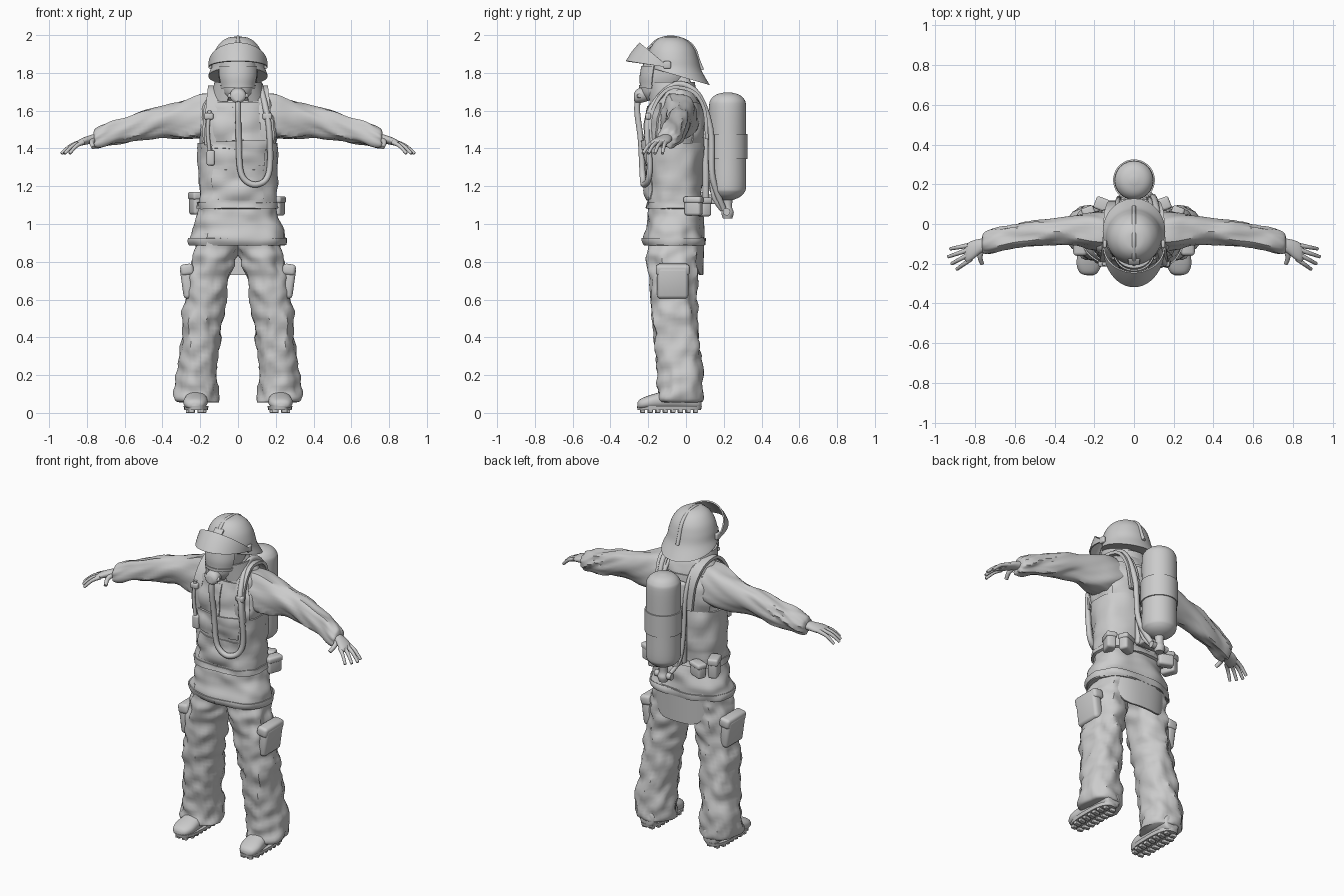
import bpy, bmesh, math
from mathutils import Vector, Matrix, Euler, noise

cube = bpy.data.objects.get("Cube")
if cube:
    bpy.data.objects.remove(cube, do_unlink=True)

grey = bpy.data.materials.new("plain_grey")
grey.use_nodes = True
grey.diffuse_color = (0.6, 0.6, 0.6, 1)
bsdf = grey.node_tree.nodes["Principled BSDF"]
bsdf.inputs["Base Color"].default_value = (0.6, 0.6, 0.6, 1)
bsdf.inputs["Roughness"].default_value = 0.7
made = []


def register(name, data, mirror=False):
    ob = bpy.data.objects.new(name, data)
    bpy.context.scene.collection.objects.link(ob)
    data.materials.append(grey)
    if mirror:
        ob.modifiers.new("mirror", "MIRROR").use_clip = False
    made.append(ob)
    return ob


def mesh_object(name, verts, faces, mirror=False):
    me = bpy.data.meshes.new(name)
    me.from_pydata(verts, [], faces)
    bm = bmesh.new()
    bm.from_mesh(me)
    bmesh.ops.recalc_face_normals(bm, faces=bm.faces)
    bm.to_mesh(me)
    bm.free()
    return register(name, me, mirror)


def blend(keys, s):
    """Smooth interpolation through a list of key tuples."""
    last = len(keys) - 1
    i = min(int(s), last - 1)
    t = s - i
    p0, p1, p2, p3 = (keys[min(max(j, 0), last)] for j in (i - 1, i, i + 1, i + 2))
    return [0.5 * (2 * b + (c - a) * t + (2 * a - 5 * b + 4 * c - d) * t * t
                   + (3 * b - a - 3 * c + d) * t ** 3)
            for a, b, c, d in zip(p0, p1, p2, p3)]


def surface(keys, s, ang, axis="z", power=2, crease=0):
    """Point on a lofted body; key = x, y, z, two radii and an optional tilt."""
    x, y, z, a, b, *tilt = blend(keys, s)
    u, v = (math.copysign(abs(f(ang)) ** (2 / power), f(ang)) for f in (math.sin, math.cos))
    if crease:
        n = noise.noise(Vector((x * 8 + u * 2, y * 8 + v * 2, z * 16)))
        a, b = a + crease * n, b + crease * n
    if axis == "x":
        return Vector((x, y - a * v, z + b * u))
    if axis == "y":
        return Vector((x + a * u, y, z + b * v))
    return Vector((x + a * u, y - b * v, z - b * v * (tilt[0] if tilt else 0)))


def loft(name, keys, sides=32, steps=4, mirror=False, **shape):
    rows = (len(keys) - 1) * steps + 1
    verts = [surface(keys, r / steps, math.tau * i / sides, **shape)
             for r in range(rows) for i in range(sides)]
    faces = [(r * sides + i, r * sides + (i + 1) % sides,
              (r + 1) * sides + (i + 1) % sides, (r + 1) * sides + i)
             for r in range(rows - 1) for i in range(sides)]
    faces += [tuple(range(sides)), tuple(range((rows - 1) * sides, rows * sides))]
    return mesh_object(name, verts, faces, mirror)


def sheet(name, grid, thick, mirror=False):
    w = len(grid[0])
    faces = [(r * w + i, r * w + i + 1, r * w + w + i + 1, r * w + w + i)
             for r in range(len(grid) - 1) for i in range(w - 1)]
    ob = mesh_object(name, [p for row in grid for p in row], faces, mirror)
    mod = ob.modifiers.new("thickness", "SOLIDIFY")
    mod.thickness, mod.offset = thick, 0
    return ob


def shell(name, keys, low, high, a0, a1, thick, rounded=False, mirror=False, **shape):
    """Plate following a lofted body between two heights and two angles (degrees)."""
    span = (len(keys) - 1) / 400
    s0, s1 = (min((abs(blend(keys, k * span)[2] - h), k * span) for k in range(401))[1]
              for h in (low, high))
    rows, cols, mid = 12, max(6, int((a1 - a0) / 8)), (a0 + a1) / 2
    grid = []
    for r in range(rows + 1):
        v = r / rows
        wide = 0.35 + 0.65 * math.sqrt(v) if rounded else 1
        grid.append([surface(keys, s0 + (s1 - s0) * v,
                             math.radians(mid + (a1 - a0) * wide * (c / cols - 0.5)), **shape)
                     for c in range(cols + 1)])
    return sheet(name, grid, thick, mirror)


def path(points, steps=6):
    return [Vector(blend(points, k / steps)) for k in range((len(points) - 1) * steps + 1)]


def tube(name, points, radius, mirror=False, tip=1):
    cu = bpy.data.curves.new(name, "CURVE")
    cu.dimensions, cu.bevel_depth, cu.bevel_resolution, cu.use_fill_caps = "3D", radius, 3, True
    line = path(points)
    sp = cu.splines.new("POLY")
    sp.points.add(len(line) - 1)
    for k, (pt, co) in enumerate(zip(sp.points, line)):
        pt.co, pt.radius = (*co, 1), 1 + (tip - 1) * k / (len(line) - 1)
    return register(name, cu, mirror)


def ribbon(name, points, width, thick, mirror=False):
    side = Vector((width / 2, 0, 0))
    return sheet(name, [[p - side, p, p + side] for p in path(points)], thick, mirror)


def box(name, at, size, turn=(0, 0, 0), soft=0.01, mirror=False):
    bm = bmesh.new()
    bmesh.ops.create_cube(bm, size=1, matrix=Matrix.LocRotScale(Vector(at), Euler(turn), Vector(size)))
    me = bpy.data.meshes.new(name)
    bm.to_mesh(me)
    bm.free()
    ob = register(name, me, mirror)
    mod = ob.modifiers.new("soft_edges", "BEVEL")
    mod.width, mod.segments = soft, 3


# Jacket, vest and belt
torso = [(0, -.06, .885, .245, .15), (0, -.06, .92, .25, .157), (0, -.06, 1, .228, .15),
         (0, -.06, 1.09, .2, .138), (0, -.06, 1.2, .197, .138), (0, -.06, 1.4, .202, .146),
         (0, -.06, 1.52, .208, .146), (0, -.055, 1.62, .19, .13), (0, -.05, 1.69, .15, .11),
         (0, -.05, 1.735, .1, .09), (0, -.06, 1.78, .08, .08)]
cloth = dict(power=2.5, crease=0.018)
loft("jacket", torso, sides=64, steps=6, **cloth)
shell("jacket_hem", torso, .89, .925, 0, 360, .014, **cloth)
shell("vest_lower", torso, 1.09, 1.43, 0, 360, .018, **cloth)
for name, mid in (("vest_front", 0), ("vest_back", 180)):
    shell(name, torso, 1.43, 1.64, mid - 58, mid + 58, .018, **cloth)
shell("belt", torso, 1.08, 1.115, 0, 360, .03, **cloth)
shell("lower_front_panel", torso, 1.13, 1.29, -36, 36, .028, **cloth)
shell("chest_pocket", torso, 1.31, 1.43, -36, 36, .03, **cloth)
shell("chest_pocket_flap", torso, 1.395, 1.44, -38, 38, .038, **cloth)
shell("front_closure", torso, 1.44, 1.62, -5, 5, .03, **cloth)
tail = [(0, -.06, .72, .21, .145), (0, -.06, .94, .23, .152)]
shell("jacket_tail", tail, .73, .93, 118, 242, .012, rounded=True, power=2.3)
collar = [(0, -.07, 1.65, .14, .125), (0, -.085, 1.75, .118, .125)]
shell("collar", collar, 1.65, 1.75, 22, 338, .014)

# Sleeves and hands
sleeve = [(.1, -.045, 1.57, .1, .12), (.2, -.04, 1.562, .1, .118), (.3, -.035, 1.552, .082, .098),
          (.42, -.04, 1.54, .068, .08), (.55, -.055, 1.508, .064, .068), (.66, -.075, 1.482, .06, .06),
          (.72, -.09, 1.462, .06, .054), (.755, -.1, 1.452, .05, .045), (.765, -.1, 1.45, .03, .028)]
loft("sleeve", sleeve, steps=6, mirror=True, axis="x", power=2.2, crease=.02)
palm = [(.73, -.1, 1.455, .03, .026), (.77, -.11, 1.45, .036, .024), (.81, -.13, 1.44, .047, .021),
        (.84, -.145, 1.43, .046, .017), (.852, -.15, 1.425, .03, .01)]
loft("hand", palm, sides=20, mirror=True, axis="x")
for name, root, tip in (("index", (.82, -.175), (.892, -.228)), ("middle", (.835, -.155), (.918, -.2)),
                        ("ring", (.84, -.132), (.935, -.165)), ("little", (.835, -.108), (.925, -.125))):
    mid = [(p + q) / 2 for p, q in zip(root, tip)]
    tube(name + "_finger", [(*root, 1.432), (*mid, 1.413), (*tip, 1.373)], .0125, True, .65)
tube("thumb", [(.765, -.125, 1.447), (.775, -.165, 1.43), (.765, -.2, 1.405)], .015, True, .7)

# Trousers with cargo pockets
leg = [(.205, -.03, .055, .1, .1), (.22, -.03, .075, .115, .118), (.222, -.032, .2, .108, .118),
       (.205, -.045, .35, .103, .12), (.188, -.062, .52, .106, .12), (.165, -.068, .66, .108, .125),
       (.14, -.07, .78, .112, .13), (.115, -.065, .86, .117, .135), (.11, -.06, .95, .11, .13)]
loft("trouser_leg", leg, steps=7, mirror=True, power=2.2, crease=.022)
tilt = (0, .14, 0)
box("cargo_pocket", (.268, -.07, .69), (.06, .165, .17), tilt, .02, True)
box("cargo_flap", (.27, -.07, .758), (.07, .18, .06), tilt, .018, True)

# Boots with treaded soles
boot = [(.215, .082, .06, .025, .025), (.215, .066, .072, .052, .055), (.217, -.03, .08, .056, .06),
        (.222, -.13, .066, .06, .046), (.226, -.2, .055, .063, .036), (.228, -.243, .046, .046, .026),
        (.228, -.257, .042, .02, .012)]
loft("boot", boot, mirror=True, axis="y", power=2.3)
loft("sole", [(.222, -.088, .016, .062, .168), (.222, -.088, .036, .066, .172)],
     steps=1, mirror=True, power=2.8)
for k in range(8):
    y = .05 - k * .04
    wide = .03 if k in (0, 7) else .042
    for x in (-.032, .032):
        box("tread", (.222 + x * wide / .042, y, .012), (wide, .022, .024), (0, 0, x * 6), .003, True)

# Head, breathing mask and regulator
face = [(0, -.13, 1.655, .055, .08), (0, -.13, 1.69, .08, .105), (0, -.12, 1.74, .094, .118),
        (0, -.11, 1.79, .104, .128), (0, -.1, 1.87, .104, .122)]
loft("face_mask", face, power=2.2)
shell("mask_window", face, 1.735, 1.835, -62, 62, .014, power=2.2)
shell("mask_rim", face, 1.72, 1.737, -64, 64, .022, power=2.2)
loft("regulator", [(0, -.19, 1.69, .035, .035), (0, -.235, 1.682, .042, .04),
                   (0, -.262, 1.676, .04, .036), (0, -.274, 1.672, .025, .022)], axis="y")
tube("regulator_bar", [(-.05, -.245, 1.68), (0, -.262, 1.672), (.05, -.245, 1.68)], .012)

# Helmet with sloping neck guard, crest and raised visor
loft("helmet", [(0, -.035, 1.782, .157, .163, -.29), (0, -.04, 1.79, .156, .16, -.28),
                (0, -.06, 1.83, .142, .142, -.12), (0, -.07, 1.875, .135, .134, 0),
                (0, -.073, 1.925, .118, .119, 0), (0, -.076, 1.965, .088, .09, 0),
                (0, -.08, 1.987, .05, .052, 0), (0, -.08, 1.992, .012, .012, 0)], sides=48, steps=5)
tube("helmet_crest", [(0, -.2, 1.88), (0, -.19, 1.925), (0, -.155, 1.968), (0, -.08, 1.988),
                      (0, 0, 1.967), (0, .043, 1.925), (0, .063, 1.87), (0, .085, 1.815)], .011)
turns = [math.radians(a) for a in range(-95, 96, 5)]
sheet("visor", [[(.152 * math.sin(t), -.115 - h * math.cos(t), z + rise * math.cos(t)) for t in turns]
                for h, z, rise in ((.2, 1.832, .03), (.168, 1.842, .07), (.128, 1.852, .106))], .008)
box("visor_hinge", (.147, -.1, 1.842), (.02, .04, .04), soft=.008, mirror=True)
box("front_plate", (0, -.19, 1.94), (.06, .012, .035), (-.9, 0, 0), .004)

# Air cylinder, valve and carrying frame
tank = [(0, .22, z, r, r) for z, r in ((1.125, .02), (1.14, .06), (1.165, .088), (1.2, .098), (1.34, .098),
        (1.47, .098), (1.62, .098), (1.66, .088), (1.685, .06), (1.697, .015))]
loft("air_cylinder", tank, sides=40)
shell("cylinder_band", tank, 1.345, 1.475, 0, 360, .014)
loft("valve_neck", [(0, .22, z, r, r) for z, r in ((1.03, .025), (1.06, .033), (1.09, .024), (1.14, .028))])
tube("valve_handle", [(-.055, .215, 1.065), (0, .215, 1.065), (.055, .215, 1.065)], .02)
box("back_plate", (0, .105, 1.36), (.15, .035, .5), soft=.015)
box("cylinder_bracket", (0, .14, 1.41), (.13, .06, .08))
box("lower_bracket", (0, .14, 1.13), (.12, .07, .05))
tube("frame_tube", [(.085, .02, 1.7), (.085, .085, 1.64), (.08, .122, 1.52), (.075, .13, 1.3),
                    (.06, .145, 1.15), (.03, .19, 1.075)], .012, True)

# Harness straps, breathing hose and radio
ribbon("shoulder_strap", [(.148, -.185, 1.42), (.145, -.19, 1.54), (.138, -.16, 1.64), (.13, -.1, 1.712),
                          (.125, -.03, 1.722), (.12, .05, 1.69), (.105, .098, 1.6), (.09, .11, 1.45)],
       .06, .018, True)
tube("breathing_hose", [(0, -.255, 1.66), (0, -.258, 1.59), (.004, -.24, 1.45), (.01, -.232, 1.3),
                        (.035, -.228, 1.235), (.09, -.222, 1.208), (.148, -.2, 1.235), (.17, -.192, 1.32),
                        (.165, -.205, 1.5), (.145, -.18, 1.62), (.115, -.06, 1.738), (.115, .06, 1.69),
                        (.1, .13, 1.5), (.085, .14, 1.25), (.03, .2, 1.075)], .016)
tube("radio_cable", [(-.15, -.2, 1.6), (-.16, -.205, 1.5), (-.15, -.2, 1.38)], .01)
box("radio", (-.145, -.195, 1.35), (.042, .04, .08))
box("strap_clip", (.155, -.2, 1.57), (.05, .03, .035), mirror=True)

# Belt pouches
for name, x, y, z, high, turn in (("right_pouch", -.222, .04, 1.11, .12, .35),
                                  ("left_pouch", .212, .04, 1.095, .1, -.35),
                                  ("rear_left_pouch", .135, .095, 1.09, .1, -1.2),
                                  ("rear_right_pouch", -.15, .095, 1.095, .09, 1.2)):
    box(name, (x, y, z), (.055, .09, high), (0, 0, turn), .014)
    box(name + "_flap", (x, y, z + high * .33), (.064, .098, high * .35), (0, 0, turn), .012)

# Bake modifiers and curves, then smooth everything except hard edges
bpy.ops.object.select_all(action="DESELECT")
for ob in made:
    ob.select_set(True)
bpy.context.view_layer.objects.active = made[0]
bpy.ops.object.convert(target="MESH")
bpy.ops.object.shade_smooth_by_angle(angle=math.radians(40))
